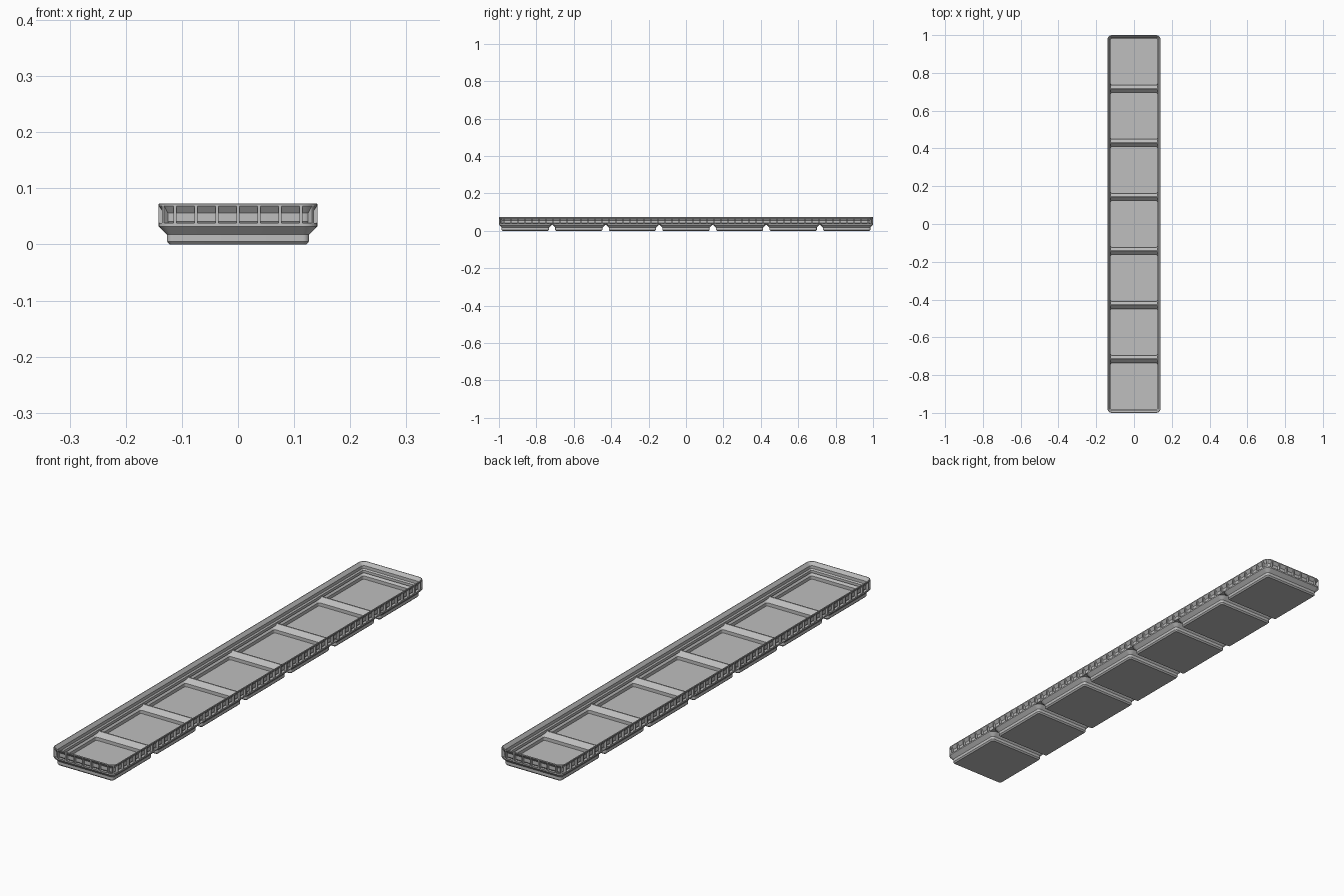
import bpy, bmesh, math
from mathutils import Matrix

if "Cube" in bpy.data.objects:
    bpy.data.objects.remove(bpy.data.objects["Cube"])

HX, HY, R = 0.1414, 1.0, 0.0256   # outer half sizes and corner radius
PITCH, CELLS = 0.2862, 7

grey = bpy.data.materials.new("light grey plastic")
grey.diffuse_color = (0.52, 0.52, 0.52, 1)
grey.use_nodes = True
grey.node_tree.nodes["Principled BSDF"].inputs["Base Color"].default_value = grey.diffuse_color


def finish(bm, name):
    bmesh.ops.recalc_face_normals(bm, faces=bm.faces)
    mesh = bpy.data.meshes.new(name)
    bm.to_mesh(mesh)
    bm.free()
    mesh.materials.append(grey)
    ob = bpy.data.objects.new(name, mesh)
    bpy.context.collection.objects.link(ob)
    bpy.ops.object.select_all(action='DESELECT')
    ob.select_set(True)
    bpy.context.view_layer.objects.active = ob
    bpy.ops.object.shade_smooth_by_angle(angle=math.radians(30))
    return ob


def rounded_ring(bm, hx, hy, inset, z, cy=0.0, steps=6):
    """Rounded rectangle, moved inwards by inset."""
    r = max(R - inset, 0.003)
    verts = []
    for q, (sx, sy) in enumerate(((1, 1), (-1, 1), (-1, -1), (1, -1))):
        for i in range(steps + 1):
            a = math.pi / 2 * (q + i / steps)
            verts.append(bm.verts.new((sx * (hx - inset - r) + r * math.cos(a),
                                       cy + sy * (hy - inset - r) + r * math.sin(a), z)))
    return verts


def loft(bm, hx, hy, profile, cy=0.0, closed=False):
    rings = [rounded_ring(bm, hx, hy, d, z, cy) for d, z in profile]
    pairs = list(zip(rings, rings[1:]))
    if closed:
        pairs.append((rings[-1], rings[0]))
    else:
        bm.faces.new(rings[0])
        bm.faces.new(rings[-1])
    for a, b in pairs:
        for i in range(len(a)):
            j = (i + 1) % len(a)
            bm.faces.new((a[i], a[j], b[j], b[i]))


# Hollow feet, one under each cell: outside going up, inside going down to the floor
foot = [(0.0201, 0), (0.0147, 0.0055), (0.0147, 0.0177), (0, 0.0324),
        (0, 0.038), (0.0177, 0.0203), (0.0177, 0.007)]
for k in range(CELLS):
    bm = bmesh.new()
    loft(bm, HX, HX, foot, cy=(k - (CELLS - 1) / 2) * PITCH)
    finish(bm, "cell_foot")

# Narrow ridge joining each pair of neighbouring feet
bm = bmesh.new()
for k in range(CELLS - 1):
    y = (k - (CELLS - 2) / 2) * PITCH
    m = Matrix.Translation((0, y, 0.0352)) @ Matrix.Diagonal((2 * HX - 0.02, 0.0045, 0.0056, 1))
    bmesh.ops.create_cube(bm, size=1, matrix=m)
finish(bm, "divider_ridges")

# Stacking rim with a recessed outer face
rim = [(0, 0.0324), (0, 0.036), (0.0134, 0.036), (0.0095, 0.041), (0.0095, 0.0565),
       (0, 0.069), (0, 0.0722), (0.0008, 0.073), (0.003, 0.073), (0.013, 0.060),
       (0.013, 0.0477), (0.0177, 0.043), (0.0177, 0.0324)]
bm = bmesh.new()
loft(bm, HX, HY, rim, closed=True)
finish(bm, "stacking_rim")

# Upright ribs across the recess
RIB = [(0, 0.034), (0, 0.0695), (0.001, 0.0695), (0.0115, 0.058), (0.0115, 0.034)]


def add_rib(bm, x, y, angle):
    """Rib whose outer edge is at x, y and which faces along angle."""
    m = Matrix.Translation((x, y, 0)) @ Matrix.Rotation(angle, 4, 'Z')
    a, b = ([bm.verts.new(m @ Matrix.Translation((-d, s * 0.0025, z)).to_translation())
             for d, z in RIB] for s in (-1, 1))
    bm.faces.new(a)
    bm.faces.new(b)
    for i in range(len(a)):
        j = (i + 1) % len(a)
        bm.faces.new((a[i], a[j], b[j], b[i]))


bm = bmesh.new()
STEP = 0.0375
for s in (-1, 1):
    for i in range(-3, 4):
        add_rib(bm, i * STEP, s * HY, s * math.pi / 2)
    for i in range(-25, 26):
        add_rib(bm, s * HX, i * STEP * 0.9985, 0 if s > 0 else math.pi)
    for t in (-1, 1):
        add_rib(bm, s * HX, t * 0.972, 0 if s > 0 else math.pi)
        c = R * math.sqrt(0.5)
        add_rib(bm, s * (HX - R + c), t * (HY - R + c), math.atan2(t, s))
finish(bm, "rim_ribs")
